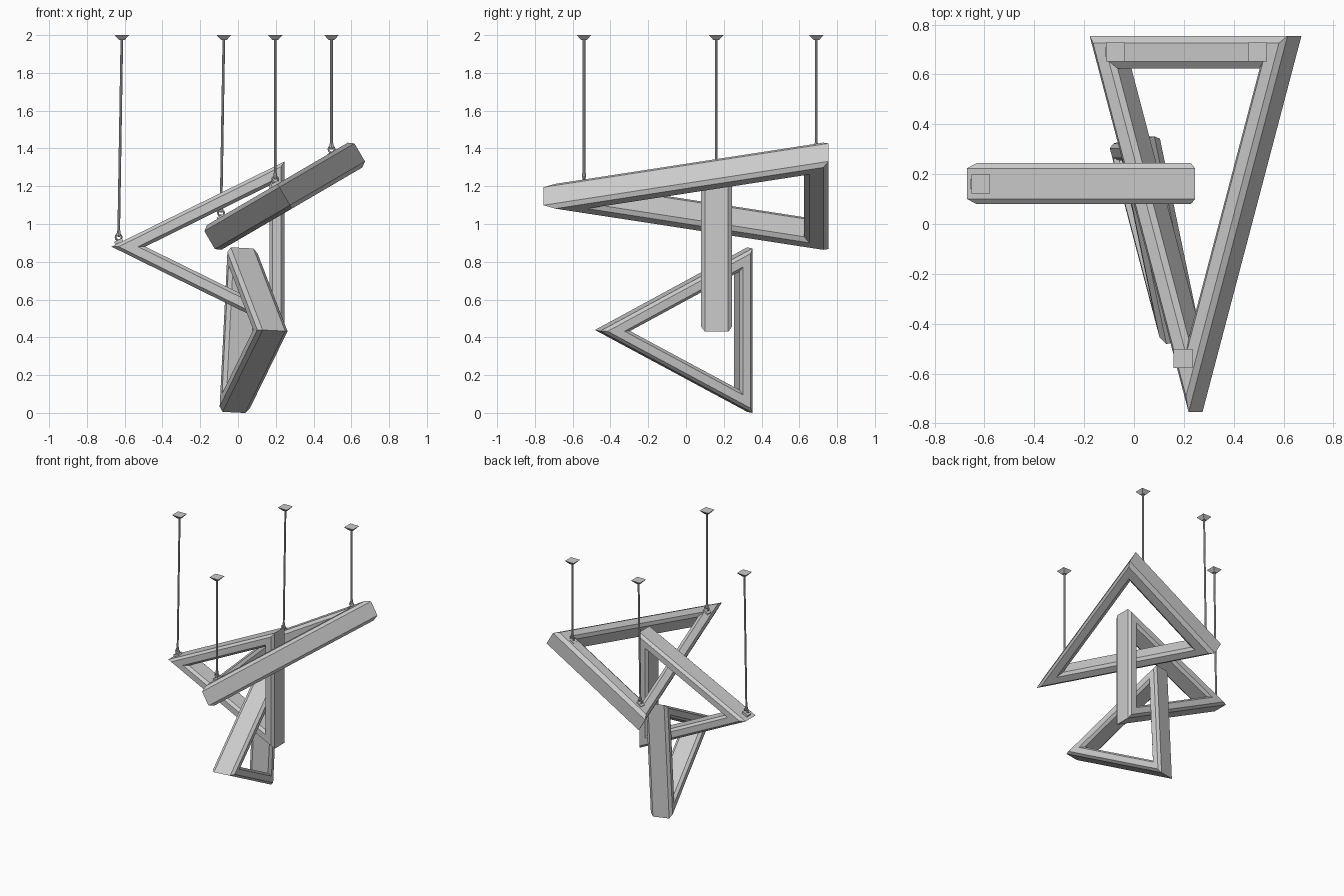
import bpy, bmesh, math
from mathutils import Vector, Matrix

cube = bpy.data.objects.get("Cube")
if cube:
    bpy.data.objects.remove(cube, do_unlink=True)


def make_material(name, rgb):
    mat = bpy.data.materials.new(name)
    mat.use_nodes = True
    mat.diffuse_color = (*rgb, 1)
    mat.node_tree.nodes["Principled BSDF"].inputs["Base Color"].default_value = (*rgb, 1)
    return mat


grey = make_material("light grey", (0.6, 0.6, 0.6))


def finish(name, bm):
    bmesh.ops.recalc_face_normals(bm, faces=bm.faces)
    mesh = bpy.data.meshes.new(name)
    bm.to_mesh(mesh)
    bm.free()
    mesh.materials.append(grey)
    obj = bpy.data.objects.new(name, mesh)
    bpy.context.collection.objects.link(obj)
    return obj


def inset_triangle(d):
    """Isosceles triangle, unit base centred on v = 0 and apex at v = 1, inset by d."""
    half_angle = math.atan2(0.45, 0.915)
    apex = 0.915 - d / math.sin(half_angle)
    half = (apex - d) * math.tan(half_angle)
    return [(-half / 0.9, d / 0.915), (half / 0.9, d / 0.915), (0, apex / 0.915)]


def triangle_frame(name, base_mid, apex, side, base, depth):
    """Chamfered triangular ring standing on base_mid and pointing at apex."""
    base_mid, apex, side = Vector(base_mid), Vector(apex), Vector(side).normalized()
    up = apex - base_mid
    normal = up.cross(side).normalized()
    width, c, t = 0.079, 0.017, depth / 2
    flat = t - 0.021
    profile = [(0, -flat), (0, flat), (c, t), (width - c, t),
               (width, flat), (width, -flat), (width - c, -t), (c, -t)]
    bm = bmesh.new()
    loops = [[bm.verts.new(base_mid + side * u * base + up * v + normal * n)
              for u, v in inset_triangle(d)] for d, n in profile]
    for i, a in enumerate(loops):
        b = loops[(i + 1) % len(loops)]
        for k in range(3):
            m = (k + 1) % 3
            bm.faces.new((a[k], a[m], b[m], b[k]))
    return finish(name, bm)


# Three interlocked triangular frames
slope = math.radians(30.3)
across = Vector((math.cos(slope), 0, math.sin(slope)))
triangle_frame("upper_frame", (0.247, 0.755, 1.147), (0.247, -0.755, 1.147), across, 0.92, 0.152)
triangle_frame("middle_frame", (0.245, 0.162, 0.88), (-0.67, 0.162, 0.88), (0, 0, 1), 0.9, 0.165)
triangle_frame("lower_frame", (0.0, 0.338, 0.438), (0.19, -0.468, 0.436), (0.05, 0, 1), 0.872, 0.165)


def rod(name, start, end, r1, r2, sides):
    start, end = Vector(start), Vector(end)
    axis = end - start
    turn = axis.to_track_quat("Z", "Y").to_matrix().to_4x4()
    bm = bmesh.new()
    bmesh.ops.create_cone(bm, cap_ends=True, segments=sides, radius1=r1, radius2=r2,
                          depth=axis.length,
                          matrix=Matrix.Translation((start + end) / 2) @ turn)
    return finish(name, bm)


def canopy(name, x, y):
    """Square ceiling plate that tapers downwards."""
    bm = bmesh.new()
    bmesh.ops.create_cube(bm, size=1)
    for v in bm.verts:
        half = 0.038 if v.co.z > 0 else 0.014
        v.co = (x + math.copysign(half, v.co.x), y + math.copysign(half, v.co.y),
                2 if v.co.z > 0 else 1.973)
    return finish(name, bm)


def shackle(name, centre, tilt):
    """Small ring over a mounting pad."""
    bpy.ops.mesh.primitive_torus_add(location=centre, rotation=(math.pi / 2, 0, 0),
                                     major_segments=12, minor_segments=6,
                                     major_radius=0.016, minor_radius=0.005)
    ring = bpy.context.object
    ring.name = name + "_ring"
    ring.data.materials.append(grey)
    bm = bmesh.new()
    place = Matrix.Translation(Vector(centre) - Vector((0, 0, 0.022)))
    bmesh.ops.create_cube(bm, size=1, matrix=place @ Matrix.Rotation(-tilt, 4, "Y")
                          @ Matrix.Diagonal((0.046, 0.04, 0.016, 1)))
    finish(name + "_pad", bm)


# Suspension cables: ceiling x, y, lower x, lower z, pad tilt
hangers = {
    "left": (0.495, 0.69, 0.495, 1.395, slope),
    "front": (0.197, -0.54, 0.197, 1.235, slope),
    "back": (-0.075, 0.69, -0.09, 1.06, slope),
    "right": (-0.615, 0.16, -0.632, 0.93, math.radians(26)),
}
for name, (x, y, low_x, low_z, tilt) in hangers.items():
    canopy(name + "_canopy", x, y)
    rod(name + "_cable", (low_x, y, low_z), (x, y, 1.98), 0.007, 0.007, 8)
    rod(name + "_clamp", (low_x, y, low_z + 0.01), (low_x, y, low_z + 0.035), 0.011, 0.009, 8)
    shackle(name + "_shackle", (low_x, y, low_z), tilt)
